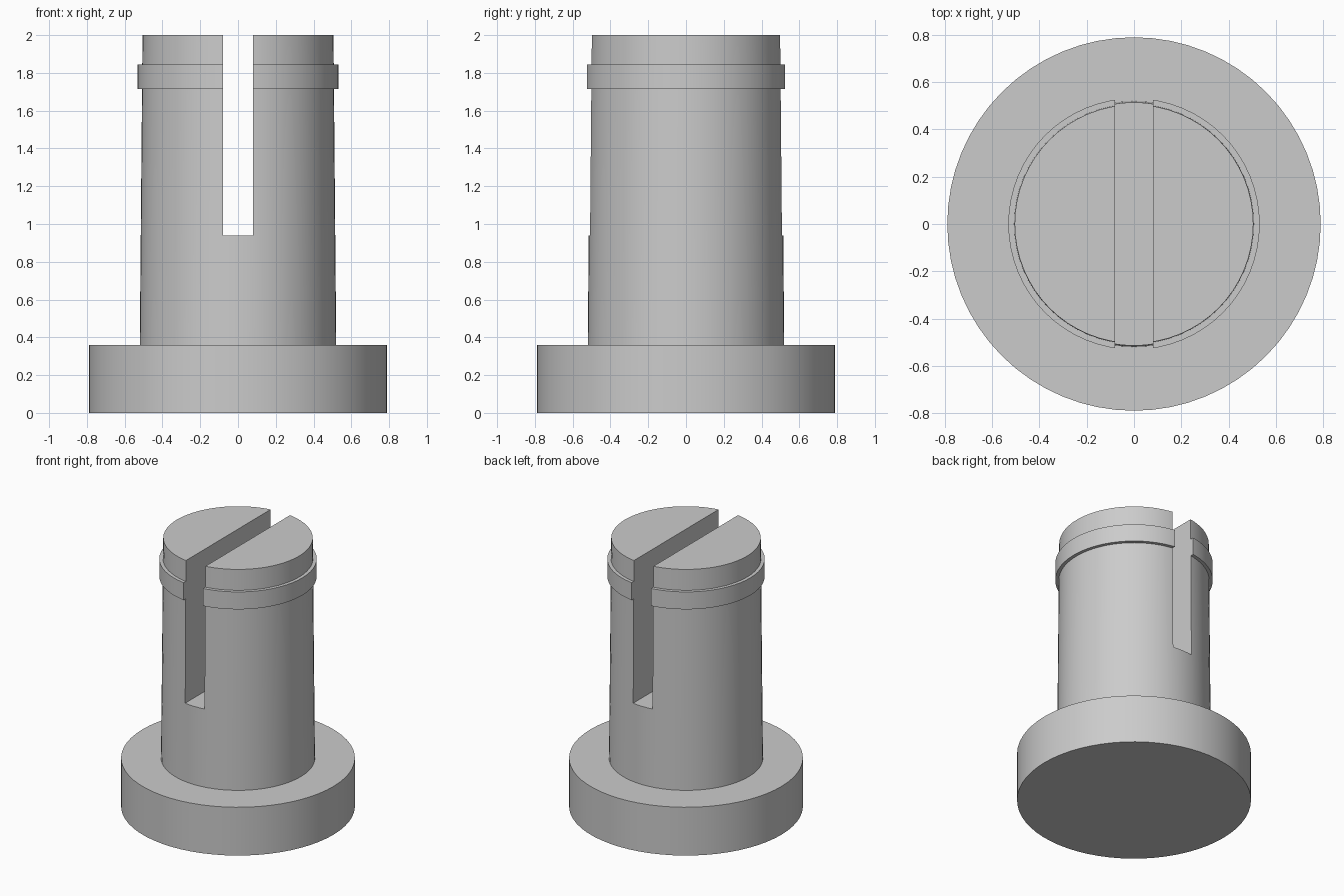
import bpy
import bmesh
import math

cube = bpy.data.objects.get("Cube")
if cube:
    bpy.data.objects.remove(cube, do_unlink=True)

SEGMENTS = 64
GREY = (0.6, 0.6, 0.6, 1.0)

grey = bpy.data.materials.new("plain_grey")
grey.use_nodes = True
grey.diffuse_color = GREY
grey.node_tree.nodes["Principled BSDF"].inputs["Base Color"].default_value = GREY


def add_object(name, bm):
    bmesh.ops.recalc_face_normals(bm, faces=bm.faces)
    mesh = bpy.data.meshes.new(name)
    bm.to_mesh(mesh)
    bm.free()
    mesh.materials.append(grey)
    obj = bpy.data.objects.new(name, mesh)
    bpy.context.collection.objects.link(obj)
    return obj


def lathe(name, profile):
    """Closed solid turned around z from (radius, height) points."""
    bm = bmesh.new()
    rings = []
    for r, z in profile:
        angles = [math.tau * i / SEGMENTS for i in range(SEGMENTS)]
        rings.append([bm.verts.new((r * math.cos(a), r * math.sin(a), z)) for a in angles])
    for low, high in zip(rings, rings[1:]):
        for i in range(SEGMENTS):
            j = (i + 1) % SEGMENTS
            bm.faces.new((low[i], low[j], high[j], high[i]))
    bm.faces.new(rings[0])
    bm.faces.new(rings[-1])
    return add_object(name, bm)


# Flanged foot, tapered shaft, retaining ring and tip in one turned profile
plug = lathe("slotted_plug", [
    (0.79, 0.0), (0.79, 0.36),
    (0.52, 0.36), (0.508, 1.715),
    (0.532, 1.715), (0.532, 1.845),
    (0.507, 1.845), (0.505, 2.0),
])

# Slot cutter running front to back
bm = bmesh.new()
bmesh.ops.create_cube(bm, size=1.0)
bmesh.ops.scale(bm, vec=(0.16, 2.0, 1.26), verts=bm.verts)
bmesh.ops.translate(bm, vec=(0, 0, 0.94 + 0.63), verts=bm.verts)
cutter = add_object("slot_cutter", bm)

cut = plug.modifiers.new("slot", "BOOLEAN")
cut.operation = "DIFFERENCE"
cut.solver = "EXACT"
cut.object = cutter

# Apply the cut, then smooth the round walls
bpy.ops.object.select_all(action="DESELECT")
plug.select_set(True)
bpy.context.view_layer.objects.active = plug
bpy.ops.object.modifier_apply(modifier=cut.name)
bpy.data.objects.remove(cutter, do_unlink=True)
bpy.ops.object.shade_smooth_by_angle(angle=math.radians(30))
